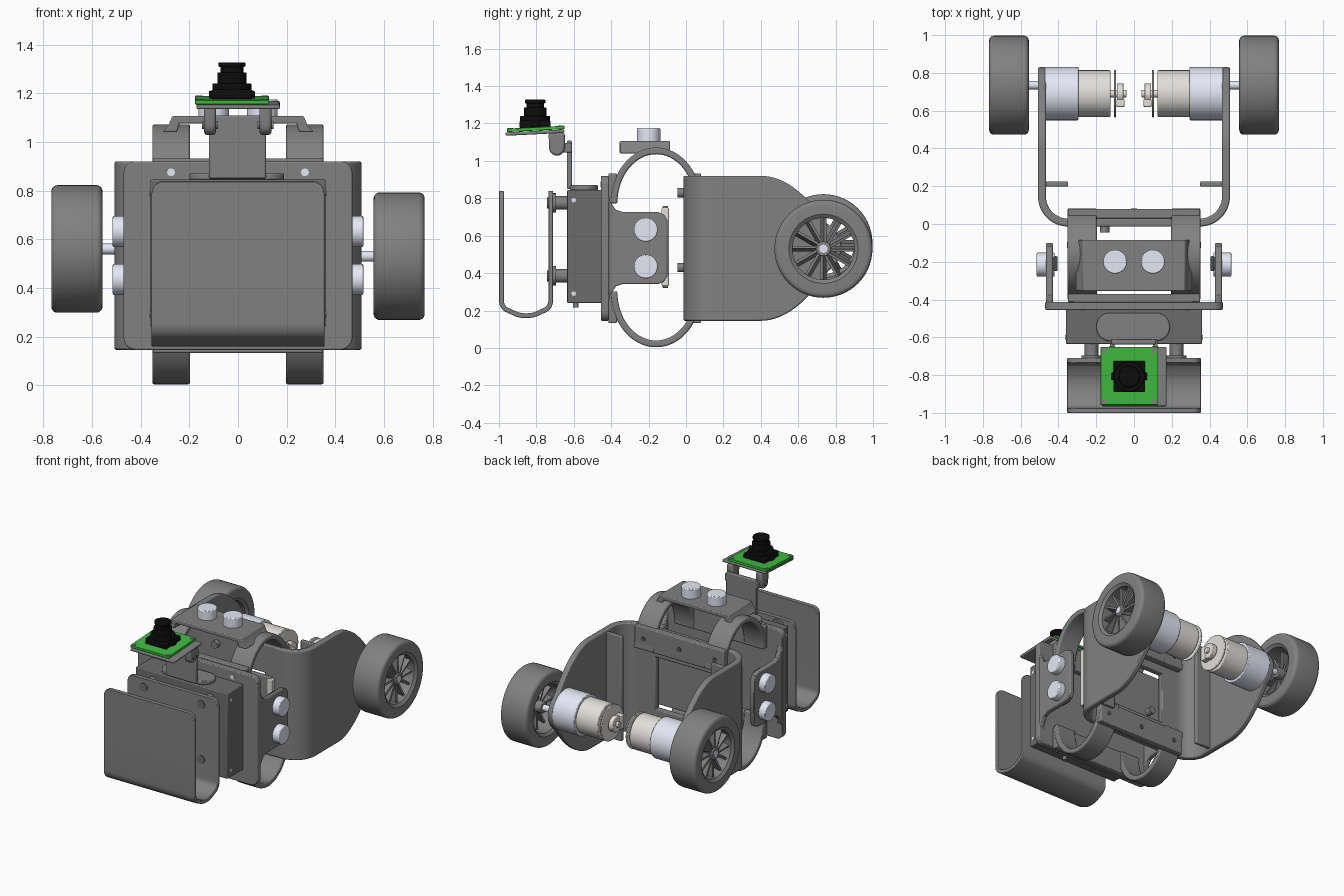
import bpy, bmesh, math
from mathutils import Vector, Matrix

if "Cube" in bpy.data.objects:
    bpy.data.objects.remove(bpy.data.objects["Cube"])

def mat(name, c):
    m = bpy.data.materials.new(name)
    m.diffuse_color = (*c, 1)
    m.use_nodes = True
    m.node_tree.nodes["Principled BSDF"].inputs["Base Color"].default_value = m.diffuse_color
    return m

GREY, BOX_GREY = mat("mid_grey", (.22, .22, .22)), mat("box_grey", (.15, .15, .15))
GREEN, BLACK = mat("board_green", (.05, .5, .05)), mat("lens_black", (.004, .004, .004))
LILAC, BEIGE = mat("pale_metal", (.78, .8, .92)), mat("beige_metal", (.76, .74, .7))
DARK = mat("dark_grey", (.08, .08, .08))

def finish(name, bm, m=None, bevel=0):
    bmesh.ops.recalc_face_normals(bm, faces=bm.faces)
    me = bpy.data.meshes.new(name)
    bm.to_mesh(me)
    bm.free()
    o = bpy.data.objects.new(name, me)
    bpy.context.collection.objects.link(o)
    me.materials.append(m or GREY)
    if bevel:
        b = o.modifiers.new("bevel", 'BEVEL')
        b.width, b.segments, b.limit_method = bevel, 2, 'ANGLE'
        b.angle_limit = math.radians(40)
    return o

def box(name, x, y, z, m=None, bevel=.006, tilt=0):
    bm = bmesh.new()
    c = Vector((sum(x) / 2, sum(y) / 2, sum(z) / 2))
    s = Matrix.Diagonal((x[1] - x[0], y[1] - y[0], z[1] - z[0], 1))
    bmesh.ops.create_cube(bm, size=1, matrix=Matrix.Translation(c) @ Matrix.Rotation(tilt, 4, 'X') @ s)
    return finish(name, bm, m, bevel)

def cyl(name, p, q, r, m=None, bevel=0, seg=40):
    p, q = Vector(p), Vector(q)
    bm = bmesh.new()
    M = Matrix.Translation((p + q) / 2) @ (q - p).to_track_quat('Z', 'Y').to_matrix().to_4x4()
    bmesh.ops.create_cone(bm, cap_ends=True, segments=seg, radius1=r, radius2=r,
                          depth=(q - p).length, matrix=M)
    return finish(name, bm, m, bevel)

# 2D coordinates plus depth -> 3D, named by the depth axis
MAPS = {'x': lambda u, v, w: (w, u, v), 'y': lambda u, v, w: (u, w, v), 'z': lambda u, v, w: (u, v, w)}

def prism(name, pts, axis, a, b, m=None, bevel=.006):
    bm = bmesh.new()
    rings = [[bm.verts.new(MAPS[axis](u, v, w)) for u, v in pts] for w in (a, b)]
    n = len(pts)
    for r in rings:
        bm.faces.new(r)
    for i in range(n):
        j = (i + 1) % n
        bm.faces.new((rings[0][i], rings[0][j], rings[1][j], rings[1][i]))
    return finish(name, bm, m, bevel)

def arc(cu, cv, ru, rv, a, b, n=8):
    return [(cu + ru * math.cos(math.radians(a + (b - a) * i / n)),
             cv + rv * math.sin(math.radians(a + (b - a) * i / n))) for i in range(n + 1)]

def rrect(u, v, r):
    return (arc(u[1] - r, v[1] - r, r, r, 0, 90) + arc(u[0] + r, v[1] - r, r, r, 90, 180) +
            arc(u[0] + r, v[0] + r, r, r, 180, 270) + arc(u[1] - r, v[0] + r, r, r, 270, 360))

def strip(name, path, t, axis, span, bevel=.008):
    """Bent sheet: a path with thickness t; span(i, point) gives its two depth limits."""
    bm, rings = bmesh.new(), []
    P = [Vector(p) for p in path]
    for i, p in enumerate(P):
        d = (P[min(i + 1, len(P) - 1)] - P[max(i - 1, 0)]).normalized()
        nrm = Vector((-d.y, d.x)) * t / 2
        lo, hi = span(i, p)
        rings.append([bm.verts.new(MAPS[axis](*(p + s * nrm), w)) for s, w in ((1, lo), (1, hi), (-1, hi), (-1, lo))])
    for a, b in zip(rings, rings[1:]):
        for k in range(4):
            bm.faces.new((a[k], a[(k + 1) % 4], b[(k + 1) % 4], b[k]))
    bm.faces.new(rings[0])
    bm.faces.new(rings[-1])
    return finish(name, bm, None, bevel)

def lathe_x(name, prof, c, m=None, n=56):
    """Closed (x, radius) profile spun round an x axis through c."""
    bm = bmesh.new()
    R = [[bm.verts.new((c[0] + x, c[1] + r * math.cos(2 * math.pi * i / n), c[2] + r * math.sin(2 * math.pi * i / n)))
          for x, r in prof] for i in range(n)]
    k = len(prof)
    for i in range(n):
        for j in range(k):
            a, b = R[i], R[(i + 1) % n]
            bm.faces.new((a[j], a[(j + 1) % k], b[(j + 1) % k], b[j]))
    return finish(name, bm, m)

ZC = .5325

# Arm height: flat near the body, tapering to the motor seat
def arm_span(i, p):
    h, y = .3875, p.y
    if y > .4:
        h *= 1 - ((y - .4) / .435) ** 2
        if y > .69:
            h = max(h, math.sqrt(max(.14 ** 2 - (y - .69) ** 2, .0004)))
    return ZC - h, ZC + h

for s, side in ((1, "right"), (-1, "left")):
    # Wheel: tyre, hub, spokes
    wz = .53 if s > 0 else .56
    c = (s * .662, .735, wz)
    prof = arc(.08, .237, .025, .025, 0, 90, 5) + arc(-.08, .237, .025, .025, 90, 180, 5) + \
        [(-.105, .185), (-.09, .165), (.09, .165), (.105, .185)]
    lathe_x(side + "_tyre", prof, c)
    cyl(side + "_wheel_hub", (s * .60, .735, wz), (s * .745, .735, wz), .04, bevel=.005)
    cyl(side + "_axle", (s * .46, .735, wz), (s * .75, .735, wz), .022, LILAC)
    bm = bmesh.new()
    for k in range(12):
        M = Matrix.Translation(c) @ Matrix.Rotation(k * math.pi / 6, 4, 'X') @ \
            Matrix.Translation((s * .03, 0, .103)) @ Matrix.Rotation(.2, 4, 'Z') @ Matrix.Diagonal((.09, .014, .14, 1))
        bmesh.ops.create_cube(bm, size=1, matrix=M)
    finish(side + "_wheel_spokes", bm)

    # Gear motor with encoder
    def mcyl(name, a, b, r, m, y=.69):
        cyl(side + name, (s * a, y, .54), (s * b, y, .54), r, m, .004)
    mcyl("_gearbox", .295, .47, .141, LILAC)
    mcyl("_motor", .125, .297, .124, BEIGE)
    mcyl("_encoder_board", .095, .106, .125, BEIGE)
    mcyl("_encoder_disc", .055, .09, .055, BEIGE)
    mcyl("_motor_shaft", .04, .13, .02, BEIGE)
    box(side + "_encoder_plug", sorted((s * .05, s * .095)), (.62, .66), (.49, .59), BEIGE)

    # Rear arm bending into the base, with stiffening rib
    path = [(.27, .008), (.31, .008)] + arc(.35, .145, .137, .137, -90, 0, 12) + \
        [(.487, .15 + .68 * i / 30) for i in range(1, 31)]
    strip(side + "_rear_arm", [(s * x, y) for x, y in path], .042, 'z', arm_span)
    box(side + "_arm_rib", sorted((s * .35, s * .475)), (.198, .225), (.16, .905))

    # Hoops above and below the body
    for v, vert in ((1, "upper"), (-1, "lower")):
        strip(f"{side}_{vert}_hoop", arc(-.16, ZC + .005 + v * .235, .225, .281, 0, v * 180, 32), .036, 'x',
              lambda i, p: sorted((s * .197, s * .352)))

    # Side distance sensor and its flared bracket
    z0 = .534
    top = [(-.45, .36), (-.425, .34), (-.405, .25), (-.375, .205), (-.34, .193), (-.15, .193), (-.118, .18), (-.1, .15)]
    prism(side + "_sensor_bracket", [(y, z0 + h) for y, h in top] + [(y, z0 - h) for y, h in reversed(top)],
          'x', *sorted((s * .43, s * .465)))
    box(side + "_sensor_board", sorted((s * .405, s * .425)), (-.25, -.17), (.36, .71), DARK)
    for z in (.632, .435):
        cyl(side + "_sensor_eye", (s * .42, -.215, z), (s * .515, -.215, z), .064, LILAC, .006)

    # Bumper standoffs, screws, top sensor eye
    for z in (.775, .385):
        cyl(side + "_standoff", (s * .225, -.715, z), (s * .225, -.62, z), .036)
        cyl(side + "_standoff_flange", (s * .225, -.715, z), (s * .225, -.695, z), .052)
        cyl(side + "_standoff_screw", (s * .225, -.742, z), (s * .225, -.73, z), .03, BOX_GREY)
    for z in (.79, .29):
        cyl(side + "_box_screw", (s * .355, -.6, z), (s * .364, -.6, z), .012, LILAC)
    cyl(side + "_plate_screw", (s * .275, -.44, .875), (s * .275, -.458, .875), .016, LILAC)
    cyl(side + "_top_sensor_eye", (s * .1, -.2, 1.08), (s * .1, -.2, 1.175), .063, LILAC, .006)

# Base frame joining the arms, and rails joining the hoops
box("base_upper_wall", (-.3, .3), (-.013, .029), (.72, .92))
box("base_lower_wall", (-.3, .3), (-.013, .029), (.145, .35))
for z in (.83, .43):
    cyl("base_bolt", (-.155, -.045, z), (-.155, .005, z), .025)
for s in (1, -1):
    box("base_post", sorted((s * .22, s * .31)), (-.013, .029), (.3, .8))
    box("hoop_rear_rail", (-.35, .35), (.03, .08), sorted((ZC + s * .24, ZC + s * .4)))
    box("hoop_front_rail", (-.35, .35), (-.415, -.37), sorted((ZC + s * .24, ZC + s * .4)))
    for x in (-.28, 0, .28):
        cyl("rail_screw", (x, .076, ZC + s * .32), (x, .083, ZC + s * .32), .017, DARK, seg=16)

# Top sensor bracket and circuit board
prism("top_sensor_bracket", [(-.31, 1.04), (-.285, 1.07), (-.27, 1.106), (.27, 1.106), (.285, 1.07), (.31, 1.04),
                             (.25, 1.04), (.24, 1.076), (-.24, 1.076), (-.25, 1.04)], 'y', -.355, -.085)
box("circuit_board", (-.34, .34), (-.125, -.095), (.32, .76))
for s in (1, -1):
    box("board_connectors", sorted((s * .32, s * .355)), (-.13, -.092), (.33, .75), BEIGE)

# Front plate and battery box
prism("front_plate", rrect((-.47, .47), (.145, .92), .05), 'y', -.455, -.412)
box("battery_box", (-.36, .36), (-.635, -.45), (.24, .845), BOX_GREY)
cyl("power_plug", (.1, -.59, .215), (.1, -.59, .25), .015)

# U-shaped front bumper with rounded upper corners
ends = [(.84, .05), (.835, .03), (.825, .015), (.81, .005), (.79, 0)]
path = [(-.987, z) for z, _ in ends] + [(-.987, .5)] + arc(-.93, .255, .057, .06, 180, 235, 6) + \
    arc(-.855, .255, .12, .083, 245, 295, 6) + arc(-.78, .255, .057, .06, 305, 360, 6) + [(-.723, .5)] + \
    [(-.723, z) for z, _ in reversed(ends)]
strip("front_bumper", path, .026, 'x',
      lambda i, p: (lambda e: (-.355 + e, .355 - e))(next((d for z, d in ends if abs(z - p.y) < 1e-4), 0)), .004)

# Camera mast, hinge and tilted tray
prism("mast_foot", rrect((-.2, .19), (-.62, -.47), .074), 'z', .843, .87)
box("mast_post", (-.12, .115), (-.637, -.61), (.85, 1.108))
for x in (-.115, .113):
    prism("hinge_lug", arc(-.69, 1.07, .042, .042, 180, 360, 12) + [(-.648, 1.15), (-.735, 1.15)],
          'x', x - .024, x + .024, bevel=.012)
    box("hinge_fork", (x - .012, x + .012), (-.7, -.61), (1.045, 1.095))
    cyl("hinge_pin", (x - .032, -.69, 1.068), (x + .032, -.69, 1.068), .016)
box("camera_tray", (-.17, .172), (-.965, -.65), (1.142, 1.16), tilt=.05)
box("camera_board", (-.177, .128), (-.957, -.65), (1.162, 1.18), GREEN, .003, .05)
for x in (-.16, .11):
    for y in (-.94, -.67):
        z = 1.171 + .05 * (y + .803)
        cyl("board_screw", (x, y, z), (x, y, z + .012), .014, GREY, seg=16)

# Camera lens stack
cx, cy = -.025, -.807
box("camera_base", (cx - .083, cx + .083), (cy - .083, cy + .083), (1.175, 1.215), BLACK)
box("camera_ears", (cx - .095, cx + .095), (cy - .02, cy + .02), (1.178, 1.21), BLACK)
for z0, z1, r in ((1.21, 1.24, .08), (1.235, 1.285, .06), (1.28, 1.31, .047), (1.308, 1.327, .055)):
    cyl("lens_ring", (cx, cy, z0), (cx, cy, z1), r, BLACK, .004)

for o in bpy.data.objects:
    o.select_set(True)
    bpy.context.view_layer.objects.active = o
bpy.ops.object.shade_smooth_by_angle(angle=math.radians(35))
